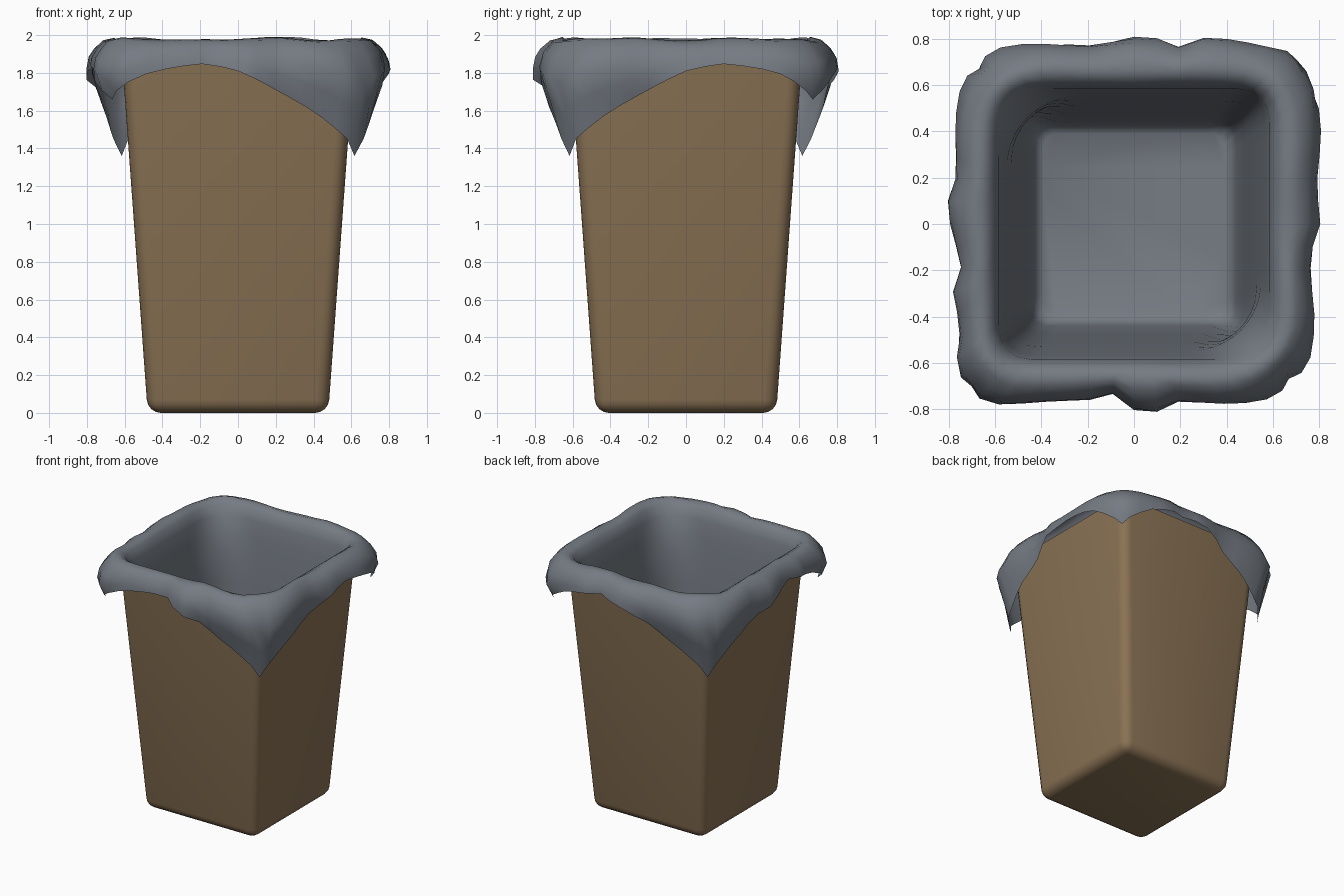
import bpy, bmesh, math, random
from mathutils import Vector

if "Cube" in bpy.data.objects:
    bpy.data.objects.remove(bpy.data.objects["Cube"])

random.seed(4)


def material(name, rgb):
    m = bpy.data.materials.new(name)
    m.diffuse_color = (*rgb, 1)
    m.use_nodes = True
    m.node_tree.nodes["Principled BSDF"].inputs["Base Color"].default_value = m.diffuse_color
    return m


def finish(bm, name, mat, angle):
    bmesh.ops.recalc_face_normals(bm, faces=bm.faces[:])
    me = bpy.data.meshes.new(name)
    bm.to_mesh(me)
    bm.free()
    ob = bpy.data.objects.new(name, me)
    bpy.context.collection.objects.link(ob)
    me.materials.append(mat)
    for o in bpy.context.selected_objects:
        o.select_set(False)
    bpy.context.view_layer.objects.active = ob
    ob.select_set(True)
    bpy.ops.object.shade_smooth_by_angle(angle=math.radians(angle))
    return ob


def interp(table, x):
    if x <= table[0][0]:
        return table[0][1]
    for (x0, y0), (x1, y1) in zip(table, table[1:]):
        if x <= x1:
            return y0 + (y1 - y0) * (x - x0) / (x1 - x0)
    return table[-1][1]


def rounded(s, h, r):
    """Map a point of the unit square outline to a square of half size h, corner radius r."""
    p = Vector(s) * h
    k = h - r
    q = Vector((max(-k, min(k, p.x)), max(-k, min(k, p.y))))
    d = p - q
    return q + d.normalized() * r if d.length > r else p


brown = material("brown plastic", (0.255, 0.17, 0.09))
grey = material("grey bag", (0.18, 0.2, 0.23))

# Bin: tapered open box with rounded edges
bm = bmesh.new()
bmesh.ops.create_cube(bm, size=2)
for v in bm.verts:
    top = v.co.z > 0
    h = 0.618 if top else 0.478
    v.co = (v.co.x * h, v.co.y * h, 1.93 if top else 0)
bmesh.ops.delete(bm, geom=[f for f in bm.faces if all(v.co.z > 1 for v in f.verts)],
                 context='FACES_ONLY')
bmesh.ops.bevel(bm, geom=[e for e in bm.edges if not e.is_boundary], offset=0.07,
                segments=4, profile=0.5, affect='EDGES')
finish(bm, "bin", brown, 40)

# Outline samples: side by side, a runs -1..1 towards the long hanging corners
N = 16
samples = []
for side in range(4):
    for i in range(N):
        s = -1 + 2 * i / N
        p = [(s, -1), (1, s), (-s, 1), (-1, -s)][side]
        samples.append((p, s if side % 2 == 0 else -s, side, s))
COUNT = len(samples)

HEM = [(-1, 1.66), (-.65, 1.79), (-.45, 1.83), (-.22, 1.85), (0, 1.81), (.3, 1.70), (.62, 1.57),
       (.9, 1.44), (1, 1.36)]
FLARE = [(1.36, .64), (1.53, .69), (1.68, .73), (1.78, .775), (1.88, .765), (1.95, .725)]
# bulges of the overhang on the four sides, added to the half size
BULGE = [
    [(-1, -.01), (-.75, .01), (-.25, -.01), (-.12, -.04), (0, .03), (.12, .045), (.25, -.01), (.5, .01), (1, -.01)],
    [(-1, -.01), (-.5, .01), (-.2, -.015), (0, .035), (.2, .02), (.55, .035), (.8, 0), (1, -.01)],
    [(-1, 0), (-.75, -.005), (-.4, .04), (-.25, -.005), (-.06, .05), (.25, 0), (.5, .01), (1, -.01)],
    [(-1, -.01), (-.45, .005), (-.28, -.015), (-.1, .04), (.25, -.02), (.4, .02), (.57, -.025), (.8, 0), (1, -.01)],
]
# inner wall rings: height, half size, corner radius, extra radius near the long corners
INNER = [(.06, .39, .05, 0), (.08, .42, .05, 0), (.14, .44, .06, 0), (.6, .475, .08, .02),
         (1.1, .508, .09, .08), (1.4, .53, .10, .16), (1.6, .55, .11, .2), (1.75, .568, .12, .17),
         (1.88, .586, .14, .10), (1.95, .612, .15, .06)]


def lumps(i, k):
    t = 2 * math.pi * i / COUNT
    return (0.5 * math.sin(7 * t + 1 + k * .3) + 0.35 * math.sin(12 * t + 2.2 - k * .5)
            + random.uniform(-.2, .2))


# Liner bag: floor, inner wall, rolled rim and hanging hem
bm = bmesh.new()
rings = []


def add_ring(points):
    rings.append([bm.verts.new(p) for p in points])


for k, (z, h, r, extra) in enumerate(INNER):
    pts = []
    for s, a, side, u in samples:
        p = rounded(s, h, r + (extra if s[0] * s[1] < 0 else 0))
        pts.append((p.x, p.y, z))
    add_ring(pts)
for k, (z, h, r, w) in enumerate([(1.98, .655, .18, .15), (1.968, .70, .22, .45)]):
    pts = []
    for i, (s, a, side, u) in enumerate(samples):
        n = lumps(i, k)
        long = s[0] * s[1] < 0
        p = rounded(s, h + w * interp(BULGE[side], u), r + (.08 if long else 0))
        pts.append((p.x, p.y, z + .012 * n))
    add_ring(pts)
for k, f in enumerate((0.12, 0.35, 0.65, 1.0)):
    pts = []
    for i, (s, a, side, u) in enumerate(samples):
        z = 1.95 + (interp(HEM, a) - 1.95) * f
        h = interp(FLARE, z) + (.7 + .3 * f) * interp(BULGE[side], u) + .005 * lumps(i, k)
        r = .41 - .36 * f if s[0] * s[1] < 0 else .26 - .08 * f
        p = rounded(s, h, r)
        pts.append((p.x, p.y, z))
    add_ring(pts)
for lo, hi in zip(rings, rings[1:]):
    for i in range(COUNT):
        j = (i + 1) % COUNT
        bm.faces.new((lo[i], lo[j], hi[j], hi[i]))
bm.faces.new(rings[0])
finish(bm, "liner_bag", grey, 60)
